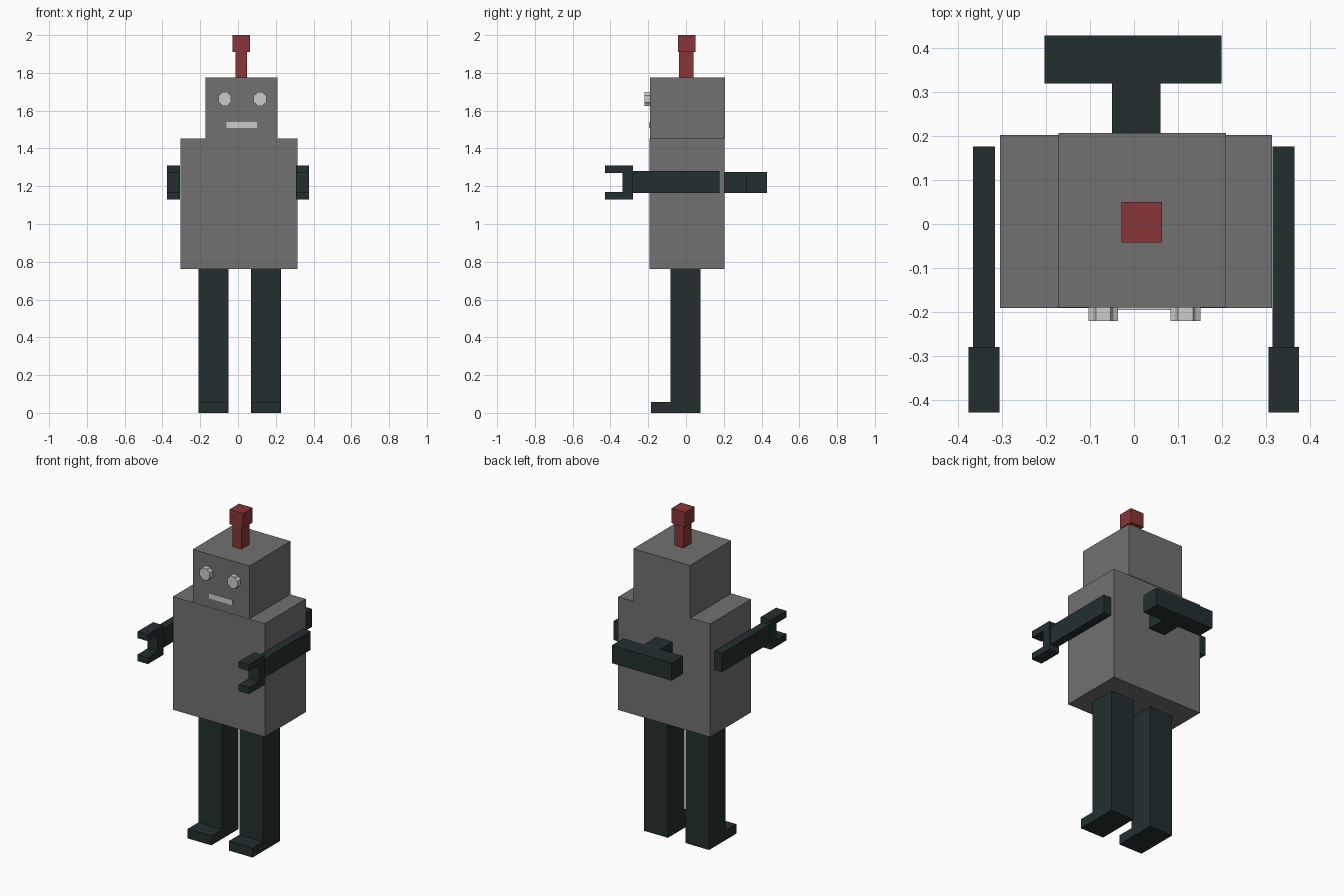
import bpy, bmesh

if "Cube" in bpy.data.objects:
    bpy.data.objects.remove(bpy.data.objects["Cube"])


def material(name, rgb):
    m = bpy.data.materials.new(name)
    m.diffuse_color = (*rgb, 1)
    m.use_nodes = True
    m.node_tree.nodes["Principled BSDF"].inputs["Base Color"].default_value = m.diffuse_color
    return m


GREY = material("grey metal", (0.165, 0.165, 0.165))
DARK = material("dark green grey", (0.016, 0.028, 0.028))
RED = material("dull red", (0.25, 0.036, 0.039))
PALE = material("pale grey", (0.6, 0.6, 0.6))


def prism(name, outline, axis, lo, hi, mat):
    """Extrude a closed outline along x (outline is y,z) or y (outline is x,z)."""
    def place(p, d):
        return (d, p[0], p[1]) if axis == "x" else (p[0], d, p[1])
    bm = bmesh.new()
    face = bm.faces.new([bm.verts.new(place(p, lo)) for p in outline])
    ext = bmesh.ops.extrude_face_region(bm, geom=[face])
    for v in ext["geom"]:
        if isinstance(v, bmesh.types.BMVert):
            v.co["xyz".index(axis)] = hi
    bmesh.ops.recalc_face_normals(bm, faces=bm.faces)
    mesh = bpy.data.meshes.new(name)
    bm.to_mesh(mesh)
    bm.free()
    mesh.materials.append(mat)
    obj = bpy.data.objects.new(name, mesh)
    bpy.context.collection.objects.link(obj)
    return obj


def box(name, x, y, z, mat):
    outline = [(x[0], z[0]), (x[1], z[0]), (x[1], z[1]), (x[0], z[1])]
    return prism(name, outline, "y", y[0], y[1], mat)


# Body and head
box("torso", (-0.305, 0.315), (-0.192, 0.203), (0.762, 1.452), GREY)
box("head", (-0.172, 0.21), (-0.19, 0.207), (1.452, 1.775), GREY)

# Antenna
box("antenna_stem", (-0.012, 0.048), (-0.036, 0.041), (1.775, 1.91), RED)
box("antenna_tip", (-0.028, 0.064), (-0.042, 0.05), (1.91, 2.0), RED)

# Face: notched eyes and mouth plate
a, b, n = 0.034, 0.017, 0.023
quarter = [(a, -b), (a, b), (n, n)]
eye = []
for turn in range(4):
    eye += quarter
    quarter = [(-v, u) for u, v in quarter]
for side, cx in (("left", -0.07), ("right", 0.117)):
    prism(side + "_eye", [(cx + u, 1.662 + v * 1.06) for u, v in eye],
          "y", -0.221, -0.19, PALE)
box("mouth", (-0.06, 0.1), (-0.196, -0.189), (1.508, 1.54), PALE)

# Arms with open claw hands
claw = [(-0.28, 1.13), (-0.28, 1.31), (-0.43, 1.31), (-0.43, 1.27),
        (-0.335, 1.27), (-0.335, 1.17), (-0.43, 1.17), (-0.43, 1.13)]
for side, cx in (("left", -0.342), ("right", 0.341)):
    box(side + "_arm", (cx - 0.025, cx + 0.025), (-0.28, 0.177), (1.165, 1.28), DARK)
    prism(side + "_hand", claw, "x", cx - 0.035, cx + 0.035, DARK)

# Legs with forward feet
leg = [(0.077, 0), (0.077, 0.762), (-0.083, 0.762), (-0.083, 0.058),
       (-0.185, 0.058), (-0.185, 0)]
for side, x0 in (("left", -0.21), ("right", 0.068)):
    prism(side + "_leg", leg, "x", x0, x0 + 0.16, DARK)

# Wind-up key on the back
box("key_shaft", (-0.05, 0.06), (0.203, 0.32), (1.165, 1.274), DARK)
box("key_bar", (-0.204, 0.199), (0.32, 0.43), (1.165, 1.274), DARK)
